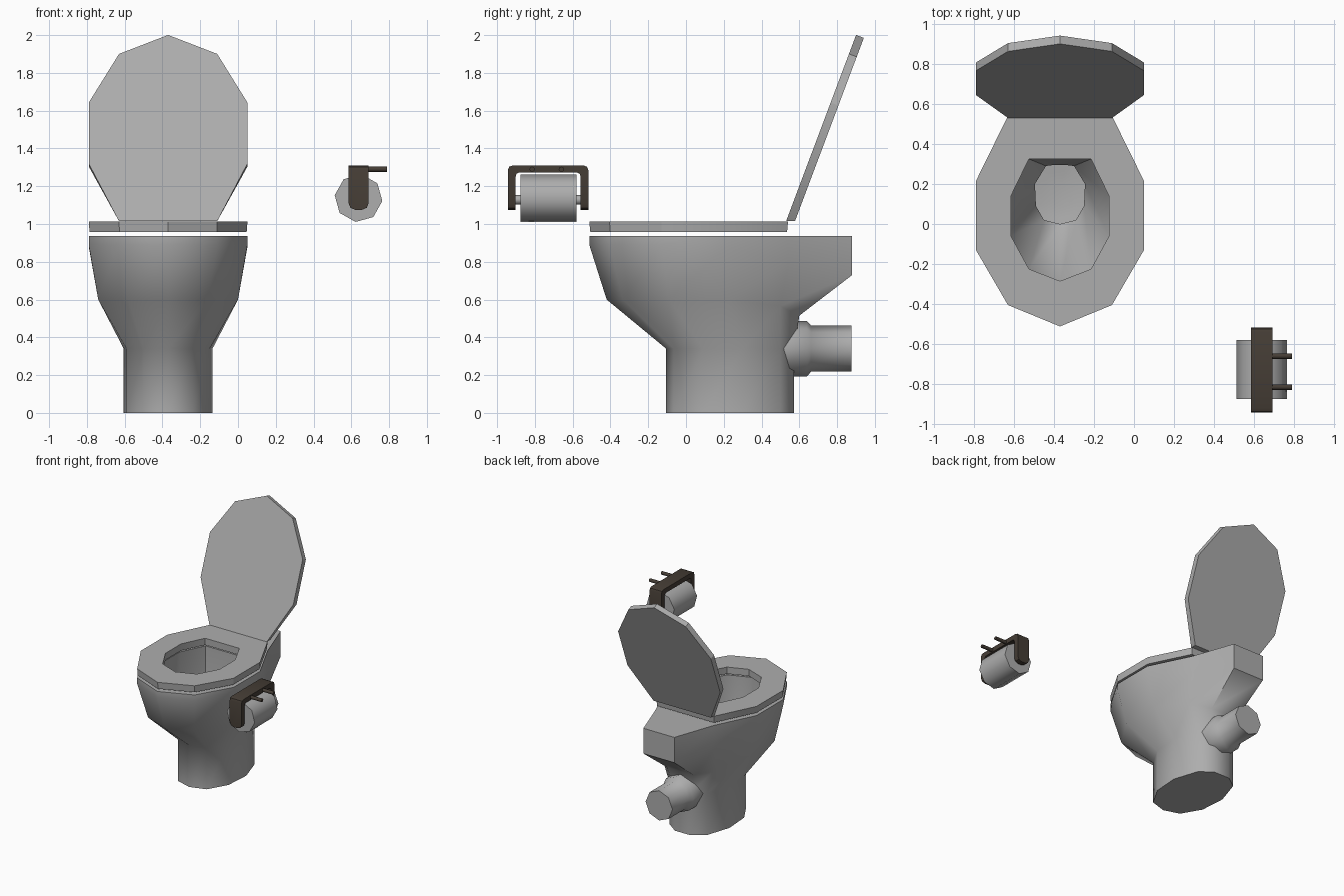
import bpy, bmesh, math
from mathutils import Vector

if "Cube" in bpy.data.objects:
    bpy.data.objects.remove(bpy.data.objects["Cube"])

CX = -0.37  # centre line of the toilet


def material(name, rgb):
    m = bpy.data.materials.new(name)
    m.diffuse_color = (*rgb, 1)
    m.use_nodes = True
    m.node_tree.nodes["Principled BSDF"].inputs["Base Color"].default_value = m.diffuse_color
    return m


GREY = material("ceramic grey", (0.42, 0.42, 0.42))
BROWN = material("dark brown", (0.06, 0.047, 0.036))


def finish(bm, name, mats, angle=50):
    bmesh.ops.recalc_face_normals(bm, faces=bm.faces)
    me = bpy.data.meshes.new(name)
    bm.to_mesh(me)
    bm.free()
    ob = bpy.data.objects.new(name, me)
    bpy.context.collection.objects.link(ob)
    for m in mats:
        me.materials.append(m)
    bpy.ops.object.select_all(action='DESELECT')
    ob.select_set(True)
    bpy.context.view_layer.objects.active = ob
    bpy.ops.object.shade_smooth_by_angle(angle=math.radians(angle))
    return ob


def loft(rings, closed=False):
    """Skin a list of equal-length rings; cap the ends or close the loop."""
    bm = bmesh.new()
    vs = [[bm.verts.new(p) for p in r] for r in rings]
    n = len(vs[0])
    pairs = list(zip(vs, vs[1:])) + ([(vs[-1], vs[0])] if closed else [])
    for a, b in pairs:
        for i in range(n):
            j = (i + 1) % n
            bm.faces.new((a[i], a[j], b[j], b[i]))
    if not closed:
        bm.faces.new(vs[0])
        bm.faces.new(vs[-1])
    return bm


def mirror_ring(half, z=None):
    """Half outline starting at the front point -> full ring around CX."""
    pts = [(p[0], p[1], p[2] if z is None else z) for p in half]
    return ([Vector((CX + x, y, h)) for x, y, h in pts] +
            [Vector((CX - x, y, h)) for x, y, h in reversed(pts) if x > 0])


def scale_ring(half, s, cy):
    return [(x * s, cy + (y - cy) * s) for x, y in half]


def turned(name, axis, origin, profile, mats, sides=8, phase=0.0):
    """Turned part along x or y from (position, radius) pairs."""
    rings = []
    for d, r in profile:
        ring = []
        for i in range(sides):
            a = phase + i * math.tau / sides
            u, v = r * math.cos(a), r * math.sin(a)
            ring.append((origin[0] + u, d, origin[1] + v) if axis == 'y'
                        else (d, origin[0] + u, origin[1] + v))
        rings.append(ring)
    return finish(loft(rings), name, mats)


# Shared outlines
outline = [(0, -.512), (.26, -.405), (.42, -.13), (.42, .215), (.26, .54)]
hole = [(0, -.285), (.155, -.225), (.245, -.06), (.245, .14), (.155, .325)]
foot = [(0, -.105), (.13, -.065), (.22, .09), (.235, .3), (.17, .5), (.07, .573)]

# Bowl: outside from foot to rim, then the cavity down to the drain
cavity = hole + [(.06, .325)]
drain = [(0, 0), (.08, .02), (.12, .09), (.125, .2), (.07, .29), (.03, .295)]
bowl_rings = [
    mirror_ring(foot, 0),
    mirror_ring(foot, .34),
    mirror_ring([(0, -.42, .6), (.21, -.335, .6), (.37, -.09, .6),
                 (.37, .23, .6), (.25, .5, .565), (.12, .6, .515)]),
    mirror_ring([(0, -.512, .89), (.26, -.405, .89), (.42, -.13, .89),
                 (.42, .215, .88), (.26, .54, .8), (.14, .88, .73)]),
    mirror_ring(outline + [(.14, .88)], .937),
    mirror_ring(scale_ring(cavity, 1.08, .03), .937),
    mirror_ring(scale_ring(cavity, 1.06, .03), .74),
    mirror_ring(cavity, .6),
    mirror_ring(drain, .42),
    mirror_ring(drain, .36),
    mirror_ring(scale_ring(drain, .75, .13), .355),
    mirror_ring(scale_ring(drain, .42, .13), .35),
]
bm = loft(bowl_rings)
bm.faces.ensure_lookup_table()
for f in bm.faces:  # brown below the stain line, with a grey ring in the drain
    row = f.index // 11
    if row in (6, 7, 8, 9) or f.index == len(bm.faces) - 1:
        f.material_index = 1
finish(bm, "bowl", [GREY, BROWN])

# Seat ring
under = scale_ring(outline, .99, .03)
finish(loft([mirror_ring(outline, 1.012), mirror_ring(under, .957),
             mirror_ring(hole, .957), mirror_ring(hole, 1.012)], closed=True),
       "seat", [GREY], 30)


# Raised lid: seat outline tilted back about its rear edge
def lid_ring(depth):
    pts = []
    for p in mirror_ring(outline, 0):
        t = max(.54 - p.y, depth * .352 / .936)
        pts.append((p.x, .53 + t * .352 + depth * .936, 1.015 + t * .937 - depth * .352))
    return pts


finish(loft([lid_ring(0), lid_ring(.044)]), "lid", [GREY], 30)

# Waste pipe with its collar
turned("waste_pipe", 'y', (CX, .34),
       [(.5, .147), (.64, .147), (.662, .122), (.877, .122)], [GREY], 8, math.pi / 2)

# Paper roll and spindle
turned("paper_roll", 'y', (.638, 1.137), [(-.875, .127), (-.58, .127)],
       [GREY], 8, math.radians(-7))
turned("spindle", 'y', (.638, 1.128), [(-.91, .025), (-.55, .025)], [GREY])

# Holder: upside-down U with rounded corners and leg ends
half_u = [(.213, 1.075), (.213, 1.285), (.206, 1.303), (.188, 1.31)]
inner_u = [(.155, 1.272), (.168, 1.265), (.172, 1.25), (.172, 1.075)]
side = half_u + [(-y, z) for y, z in reversed(half_u)]
side += [(-y, z) for y, z in reversed(inner_u)] + inner_u
bm = loft([[(x, y - .73, z) for y, z in side] for x in (.585, .692)])
ends = [e for e in bm.edges
        if all(v.co.z < 1.08 for v in e.verts)
        and abs(e.verts[0].co.x - e.verts[1].co.x) < .001]
bmesh.ops.bevel(bm, geom=ends, offset=.036, segments=2, profile=.5, affect='EDGES')
finish(bm, "roll_holder", [BROWN], 30)

# Wall pegs
for i, y in enumerate((-.815, -.66)):
    turned(f"wall_peg_{i + 1}", 'x', (y, 1.29), [(.68, .014), (.79, .014)], [BROWN])
